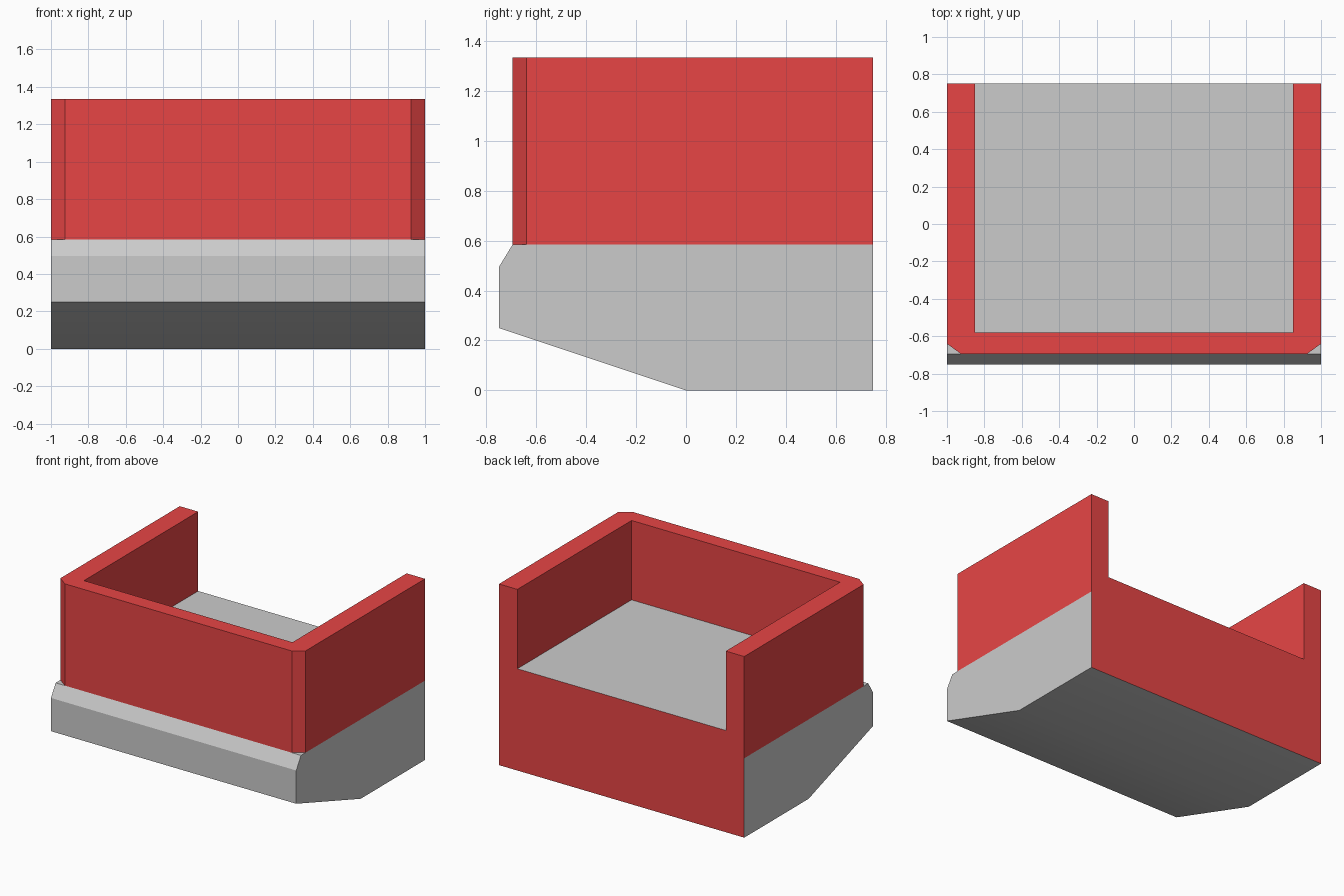
import bpy, bmesh, math
from mathutils import Vector

if "Cube" in bpy.data.objects:
    bpy.data.objects.remove(bpy.data.objects["Cube"])

red = bpy.data.materials.new("red")
red.diffuse_color = (0.8, 0.06, 0.06, 1)
red.use_nodes = True
red.node_tree.nodes["Principled BSDF"].inputs["Base Color"].default_value = red.diffuse_color


def prism(name, outline, extrude, is_red, drop=lambda f: False):
    """Extrude a closed 3D outline; is_red / drop pick faces by normal and centre."""
    bm = bmesh.new()
    face = bm.faces.new([bm.verts.new(p) for p in outline])
    top = bmesh.ops.extrude_face_region(bm, geom=[face], use_keep_orig=True)["geom"]
    bmesh.ops.translate(bm, vec=Vector(extrude),
                        verts=[v for v in top if isinstance(v, bmesh.types.BMVert)])
    bmesh.ops.recalc_face_normals(bm, faces=bm.faces[:])
    for f in bm.faces:
        f.material_index = 1 if is_red(f) else 0
    hidden = [f for f in bm.faces if drop(f)]
    bmesh.ops.delete(bm, geom=hidden, context="FACES")
    mesh = bpy.data.meshes.new(name)
    bm.to_mesh(mesh)
    bm.free()
    mesh.materials.append(None)
    mesh.materials.append(red)
    obj = bpy.data.objects.new(name, mesh)
    bpy.context.collection.objects.link(obj)
    bpy.ops.object.select_all(action="DESELECT")
    obj.select_set(True)
    bpy.context.view_layer.objects.active = obj
    bpy.ops.object.shade_smooth_by_angle(angle=math.radians(30))
    return obj


BACK, LEDGE, FLOOR, TOP = 0.75, 0.585, 0.75, 1.335


def faces_back(f):
    return f.normal.y > 0.9


# Sloped base, side profile extruded across x; only its back is red
profile = [(-0.75, 0.25), (0, 0), (BACK, 0), (BACK, LEDGE), (-0.695, LEDGE), (-0.75, 0.495)]
prism("base", [(-1, y, z) for y, z in profile], (2, 0, 0), faces_back)

# U-shaped wall with clipped front corners, open at the back
half = [(0.85, BACK), (1, BACK), (1, -0.64), (0.925, -0.695)]
inner = (0.85, -0.58)
plan = half + [(-x, y) for x, y in reversed(half)] + [(-inner[0], inner[1]), inner]
prism("wall", [(x, y, LEDGE) for x, y in plan], (0, 0, TOP - LEDGE),
      lambda f: True, lambda f: f.normal.z < -0.9)

# Raised grey floor inside the wall, with a red back edge
floor = [(-0.85, -0.58), (0.85, -0.58), (0.85, BACK), (-0.85, BACK)]
prism("floor", [(x, y, LEDGE) for x, y in floor], (0, 0, FLOOR - LEDGE),
      faces_back, lambda f: f.normal.z < 0.9 and not faces_back(f))
